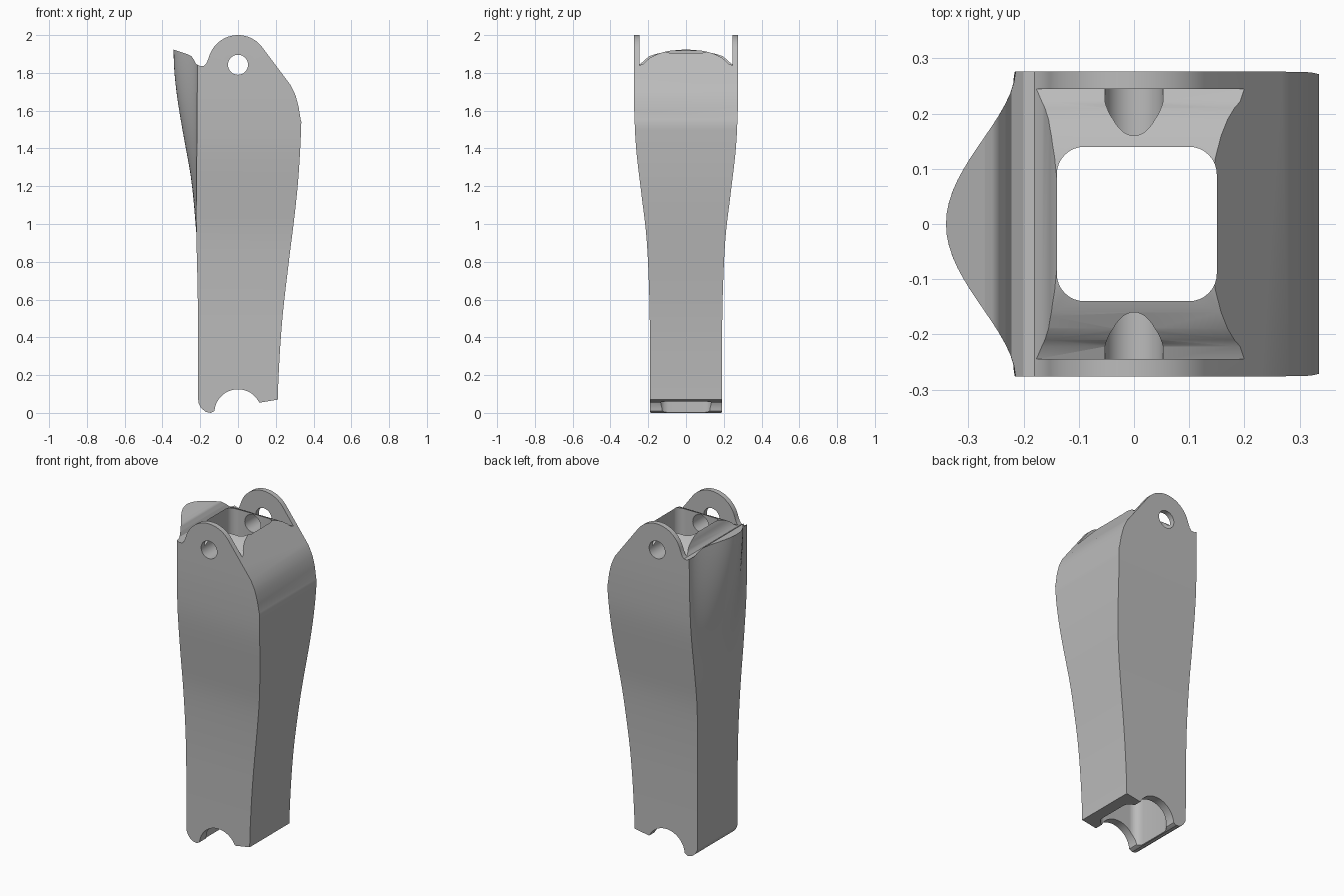
import bpy, bmesh, math
from mathutils import Vector

if "Cube" in bpy.data.objects:
    bpy.data.objects.remove(bpy.data.objects["Cube"], do_unlink=True)

grey = bpy.data.materials.new("plain_grey")
grey.use_nodes = True
COLOUR = (0.5, 0.5, 0.5, 1)
grey.diffuse_color = COLOUR
grey.node_tree.nodes["Principled BSDF"].inputs["Base Color"].default_value = COLOUR


def curve_at(keys, z):
    """Smooth value at height z through (z, value) keys."""
    n = len(keys)
    slope = [(keys[min(i + 1, n - 1)][1] - keys[max(i - 1, 0)][1]) /
             (keys[min(i + 1, n - 1)][0] - keys[max(i - 1, 0)][0]) for i in range(n)]
    for i in range(n - 1):
        (a, va), (b, vb) = keys[i], keys[i + 1]
        if z <= b or i == n - 2:
            h = b - a
            t = min(max((z - a) / h, 0), 1)
            return ((2*t**3 - 3*t**2 + 1) * va + (t**3 - 2*t**2 + t) * h * slope[i]
                    + (3*t**2 - 2*t**3) * vb + (t**3 - t**2) * h * slope[i + 1])


def loft(name, rings):
    """Solid skinned through rings of equal point count."""
    bm = bmesh.new()
    loops = [[bm.verts.new(p) for p in ring] for ring in rings]
    n = len(loops[0])
    for lo, hi in zip(loops, loops[1:]):
        for i in range(n):
            j = (i + 1) % n
            bm.faces.new((lo[i], lo[j], hi[j], hi[i]))
    bm.faces.new(loops[0])
    bm.faces.new(loops[-1])
    bmesh.ops.recalc_face_normals(bm, faces=bm.faces)
    mesh = bpy.data.meshes.new(name)
    bm.to_mesh(mesh)
    bm.free()
    obj = bpy.data.objects.new(name, mesh)
    bpy.context.collection.objects.link(obj)
    mesh.materials.append(grey)
    return obj


def prism(name, outline, axis, start, end):
    """Outline swept along one axis."""
    def place(p, d):
        c = list(p)
        c.insert(axis, d)
        return Vector(c)
    return loft(name, [[place(p, d) for p in outline] for d in (start, end)])


def arc(cx, cy, r, a0, a1, n):
    return [(cx + r * math.cos(math.radians(a0 + (a1 - a0) * i / n)),
             cy + r * math.sin(math.radians(a0 + (a1 - a0) * i / n))) for i in range(n + 1)]


def cut(obj, cutter, operation):
    bpy.context.view_layer.objects.active = obj
    mod = obj.modifiers.new("cut", "BOOLEAN")
    mod.object, mod.operation, mod.solver = cutter, operation, "EXACT"
    bpy.ops.object.modifier_apply(modifier=mod.name)
    bpy.data.objects.remove(cutter, do_unlink=True)


# Outline curves against height
right_edge = [(-0.05, 0.208), (0.2, 0.215), (0.5, 0.235), (0.8, 0.269),
              (1.05, 0.3), (1.25, 0.32), (1.5, 0.334), (1.65, 0.336), (2.05, 0.336)]
left_edge = [(-0.05, -0.21), (0.6, -0.213), (1.0, -0.221), (1.4, -0.218), (2.05, -0.213)]
bulge = [(0.95, 0), (1.1, 0.012), (1.25, 0.03), (1.4, 0.058), (1.55, 0.086),
         (1.7, 0.11), (1.85, 0.125), (2.05, 0.127)]
half_width = [(-0.05, 0.189), (0.5, 0.192), (0.75, 0.199), (0.95, 0.211),
              (1.15, 0.235), (1.4, 0.264), (1.6, 0.274), (1.75, 0.276), (2.05, 0.276)]


# Tapered body with a bulging tongue on the -x face
def section(z, steps=28):
    xr, xl = curve_at(right_edge, z), curve_at(left_edge, z)
    b, w = curve_at(bulge, z), curve_at(half_width, z)
    ring = [(xr, -w, z), (xr, w, z)]
    for i in range(steps + 1):
        t = 1 - 2 * i / steps
        ring.append((xl - b * max(math.cos(t * math.pi / 2), 0) ** 1.7, t * w, z))
    return ring


LEVELS = 42
body = loft("leg_shell", [section(-0.05 + 2.1 * i / LEVELS) for i in range(LEVELS + 1)])

# Trim to the side outline: ears, groove behind the tongue, pivot notch below
outline = [(0.4, 0.1), (0.21, 0.07), (0.12, 0.055)]
outline += arc(0, 0, 0.125, 26, 175, 24)
outline += [(-0.132, 0.006), (-0.145, 0), (-0.17, 0.005), (-0.195, 0.025),
            (-0.208, 0.05), (-0.22, 0.09), (-0.4, 0.1),
            (-0.4, 1.945), (-0.34, 1.923), (-0.27, 1.9), (-0.246, 1.888), (-0.232, 1.867),
            (-0.222, 1.847), (-0.2, 1.835), (-0.18, 1.837), (-0.167, 1.85)]
outline += arc(0, 1.84, 0.16, 165, 37, 32)
outline += [(0.28, 1.733), (0.305, 1.68), (0.321, 1.62), (0.332, 1.55), (0.37, 1.45)]
cut(body, prism("outline_cutter", outline, 1, -0.5, 0.5), "INTERSECT")

# Domed top between the two ears
half_dome = [(0.08, 1.918), (0.12, 1.91), (0.16, 1.896), (0.19, 1.88),
             (0.21, 1.864), (0.222, 1.85), (0.245, 1.84), (0.245, 2.2)]
dome = [(-y, z) for y, z in reversed(half_dome)] + [(0, 1.924)] + half_dome
cut(body, prism("dome_cutter", dome, 0, -0.205, 0.5), "DIFFERENCE")

# Rounded square shaft through the full height
shaft = []
for cx, cy, a in ((0.1, 0.09, 0), (-0.09, 0.09, 90), (-0.09, -0.09, 180), (0.1, -0.09, 270)):
    shaft += arc(cx, cy, 0.05, a, a + 90, 8)
cut(body, prism("shaft_cutter", shaft, 2, -0.3, 2.3), "DIFFERENCE")

# Pin hole through both ears
cut(body, prism("pin_cutter", arc(0, 1.843, 0.053, 0, 352.5, 47), 1, -0.5, 0.5), "DIFFERENCE")

bpy.ops.object.select_all(action="DESELECT")
body.select_set(True)
bpy.context.view_layer.objects.active = body
bpy.ops.object.shade_smooth_by_angle(angle=math.radians(30))
